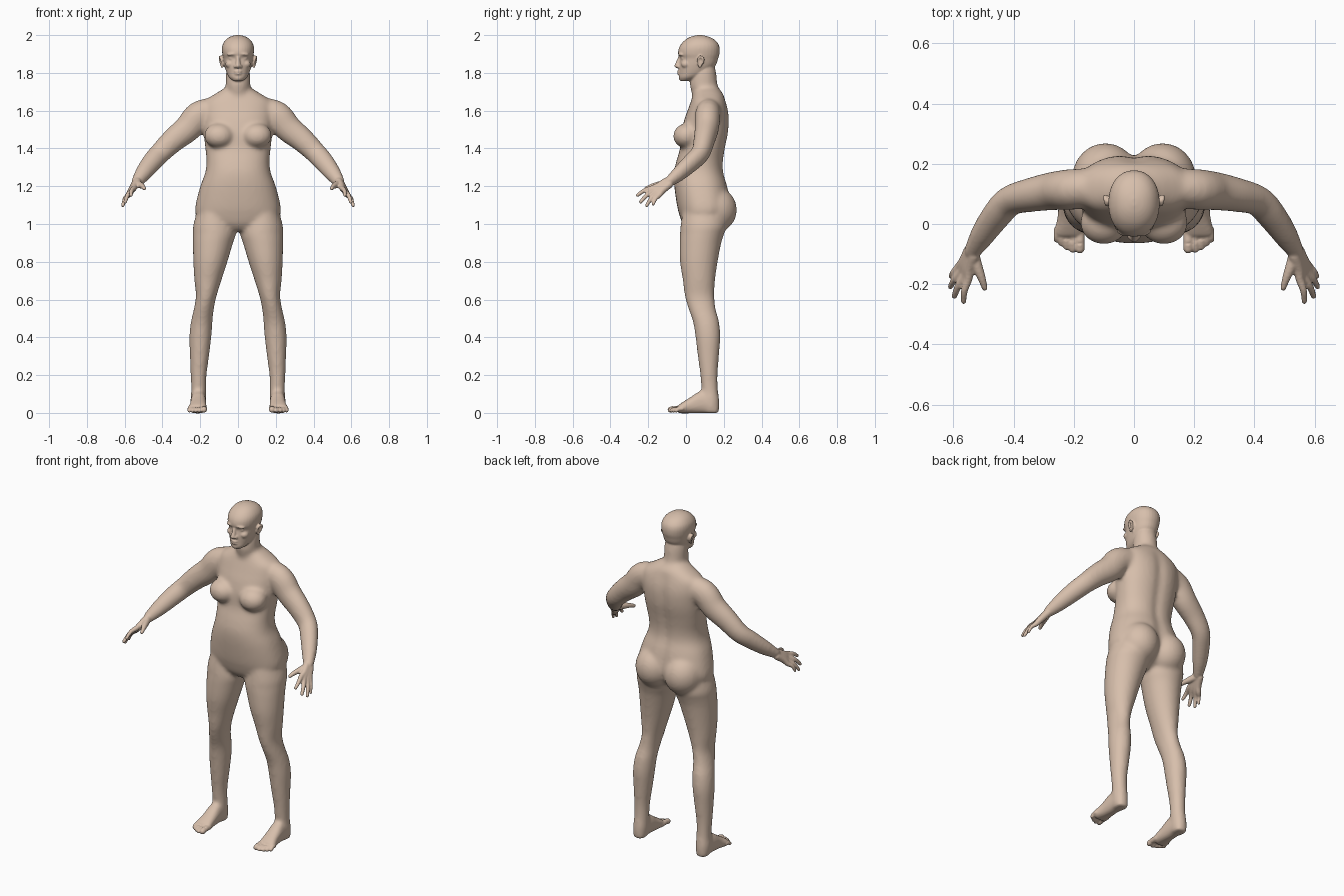
import bpy, bmesh
from math import cos, sin, pi, exp
from mathutils import Vector, Matrix, Euler

SEG = 32


def spline(stations, steps=4):
    """Catmull-Rom smoothing of a list of equal-length tuples."""
    out = []
    n = len(stations)
    for i in range(n - 1):
        p = [stations[max(0, min(n - 1, i + k))] for k in (-1, 0, 1, 2)]
        for s in range(steps):
            t = s / steps
            out.append(tuple(
                0.5 * (2 * b + (c - a) * t + (2 * a - 5 * b + 4 * c - d) * t * t
                       + (3 * b - a - 3 * c + d) * t ** 3)
                for a, b, c, d in zip(*p)))
    out.append(tuple(stations[-1]))
    return out


def ring(c, a, b, n=2.0):
    """Superellipse ring around c with half axes a and b."""
    pts = []
    for i in range(SEG):
        u, v = cos(2 * pi * i / SEG), sin(2 * pi * i / SEG)
        u = abs(u) ** (2 / n) * (1 if u > 0 else -1)
        v = abs(v) ** (2 / n) * (1 if v > 0 else -1)
        pts.append(Vector(c) + Vector(a) * u + Vector(b) * v)
    return pts


def skin(bm, rings):
    rows = [[bm.verts.new(p) for p in r] for r in rings]
    faces = [bm.faces.new(rows[0]), bm.faces.new(rows[-1])]
    for r, s in zip(rows, rows[1:]):
        for i in range(SEG):
            j = (i + 1) % SEG
            faces.append(bm.faces.new((r[i], r[j], s[j], s[i])))
    bmesh.ops.recalc_face_normals(bm, faces=faces)


def stack(bm, stations, n=2.0):
    """Horizontal sections: z, x min, x max, y front, y back, back groove."""
    rings = []
    for z, x0, x1, y0, y1, g in spline(stations):
        r = ring(((x0 + x1) / 2, (y0 + y1) / 2, z), ((x1 - x0) / 2, 0, 0), (0, (y1 - y0) / 2, 0), n)
        for p in r:
            if p.y > (y0 + y1) / 2:
                p.y -= g * exp(-(p.x / 0.03) ** 2)
        rings.append(r)
    skin(bm, rings)


def ball(bm, c, r, rot=(0, 0, 0)):
    bmesh.ops.create_uvsphere(bm, u_segments=24, v_segments=16, radius=1,
                              matrix=Matrix.LocRotScale(Vector(c), Euler(rot), Vector(r)))


def tube(bm, stations, flat=1.0):
    """Round limb along x, y, z, radius stations with ball ends."""
    st = spline(stations)
    rings = []
    for i, s in enumerate(st):
        t = (Vector(st[min(i + 1, len(st) - 1)][:3]) - Vector(st[max(i - 1, 0)][:3])).normalized()
        a = t.cross(Vector((0, 1, 0)))
        if a.length < 0.1:
            a = t.cross(Vector((1, 0, 0)))
        a.normalize()
        rings.append(ring(s[:3], a * s[3], t.cross(a) * s[3] * flat))
    skin(bm, rings)
    for s in (st[0], st[-1]):
        ball(bm, s[:3], [s[3] * flat] * 3)


def fused(name, bm, voxel, smooth):
    """Mirror, melt into one surface, and relax it."""
    me = bpy.data.meshes.new(name)
    bm.to_mesh(me)
    bm.free()
    ob = bpy.data.objects.new(name, me)
    bpy.context.collection.objects.link(ob)
    ob.modifiers.new("mirror", 'MIRROR').use_mirror_merge = False
    m = ob.modifiers.new("melt", 'REMESH')
    m.mode = 'VOXEL'
    m.voxel_size = voxel
    m.use_smooth_shade = True
    s = ob.modifiers.new("relax", 'SMOOTH')
    s.factor = 0.5
    s.iterations = smooth
    ev = ob.evaluated_get(bpy.context.evaluated_depsgraph_get())
    baked = bpy.data.meshes.new_from_object(ev)
    ob.modifiers.clear()
    ob.data = baked
    return ob


# ---- large forms -------------------------------------------------------
bm = bmesh.new()
# torso: z, half width, front, back, spine groove
torso = [(0.965, .06, .01, .13, 0), (1.0, .18, -.018, .185, 0), (1.05, .222, -.036, .225, .01),
         (1.1, .225, -.048, .24, .015), (1.2, .2, -.062, .222, .012), (1.27, .174, -.064, .202, .012),
         (1.33, .167, -.052, .2, .012), (1.4, .173, -.032, .21, .012), (1.48, .182, -.026, .226, .012),
         (1.55, .186, -.01, .231, .012), (1.6, .188, .008, .226, .01), (1.65, .178, .026, .212, .006),
         (1.69, .12, .04, .196, 0), (1.72, .07, .05, .17, 0)]
stack(bm, [(z, -w, w, f, b, g) for z, w, f, b, g in torso], 2.3)
# neck
stack(bm, [(1.6, -.08, .08, .05, .19, 0), (1.66, -.076, .076, .036, .196, 0),
           (1.7, -.067, .067, .028, .182, 0), (1.74, -.065, .065, .02, .167, 0),
           (1.8, -.064, .064, .03, .16, 0), (1.85, -.055, .055, .05, .15, 0)])
# leg
leg = [(1.12, .04, .2, -.01, .2), (1.0, .016, .236, -.028, .215), (.95, .01, .239, -.032, .203),
       (.9, .026, .239, -.034, .187), (.8, .056, .237, -.032, .168), (.7, .088, .231, -.017, .154),
       (.62, .113, .223, -.007, .15), (.55, .128, .234, .013, .158), (.48, .135, .25, .037, .176),
       (.4, .141, .258, .05, .182), (.3, .153, .255, .062, .175), (.2, .166, .251, .075, .168),
       (.12, .168, .249, .082, .17), (.06, .168, .252, .085, .178), (.0, .172, .248, .095, .176)]
stack(bm, [s + (0,) for s in leg])
# foot
foot = [(.172, .21, .025, .05), (.14, .21, .038, .08), (.08, .21, .041, .115),
        (.02, .211, .044, .08), (-.025, .215, .053, .052), (-.048, .216, .052, .036)]
skin(bm, [ring((x, y, h / 2 - .001), (w, 0, 0), (0, 0, h / 2 + .002), 2.5) for y, x, w, h in spline(foot)])
# arm
tube(bm, [(.12, .125, 1.6, .07), (.205, .115, 1.575, .077), (.265, .11, 1.507, .073),
          (.34, .097, 1.446, .065), (.41, .078, 1.378, .057), (.452, .035, 1.332, .054),
          (.502, -.035, 1.268, .045), (.54, -.098, 1.216, .03)], .88)
# buttock and breast
ball(bm, (.095, .15, 1.075), (.112, .12, .122))
ball(bm, (.1, .004, 1.468), (.08, .073, .066), (.25, 0, 0))
trunk = fused("trunk", bm, .01, 12)

# ---- details -----------------------------------------------------------
bm = bmesh.new()
bm.from_mesh(trunk.data)
bpy.data.objects.remove(trunk)
# head
head = [(1.757, .024, -.03, .02), (1.775, .046, -.037, .07), (1.8, .06, -.037, .12),
        (1.84, .072, -.037, .157), (1.876, .078, -.032, .17), (1.9, .083, -.042, .177),
        (1.93, .085, -.038, .178), (1.955, .079, -.024, .17), (1.978, .062, .0, .148),
        (1.993, .038, .03, .115), (2.0, .01, .06, .085)]
stack(bm, [(z, -w, w, f, b, 0) for z, w, f, b in head], 2.15)
# face: brow, eye, cheek, chin, lips, nose
ball(bm, (.032, -.027, 1.899), (.028, .014, .008), (0, .1, .25))
ball(bm, (.033, -.011, 1.877), (.017, .015, .011))
ball(bm, (.042, .0, 1.846), (.025, .026, .022))
ball(bm, (0, -.02, 1.774), (.024, .019, .016))
ball(bm, (0, -.034, 1.808), (.021, .013, .006))
ball(bm, (0, -.034, 1.795), (.019, .012, .0065))
tube(bm, [(0, -.032, 1.885, .009), (0, -.041, 1.858, .011), (0, -.048, 1.838, .0135)])
ball(bm, (.014, -.04, 1.834), (.009, .012, .009))
# ear rim, ear bowl and lobe
tube(bm, [(.083, .066, 1.85, .006), (.091, .064, 1.875, .006), (.095, .08, 1.886, .007),
          (.095, .092, 1.87, .007), (.09, .084, 1.848, .006), (.084, .072, 1.832, .007)])
ball(bm, (.082, .077, 1.86), (.009, .016, .028), (-.2, 0, 0))
# fingers, each with its palm bone: knuckle, tip, radius
wrist = Vector((.54, -.098, 1.216))
across = Vector((-.49, -.64, .59))
for k, tip, r in [(.032, (.566, -.257, 1.152), .0115), (.011, (.597, -.24, 1.117), .012),
                  (-.011, (.61, -.208, 1.098), .0115), (-.031, (.609, -.174, 1.104), .01)]:
    kn = Vector((.567, -.163, 1.17)) + across * k
    tip = Vector(tip)
    mid = kn.lerp(tip, .5) + Vector((.005, -.002, .006))
    tube(bm, [(*(wrist + across * k * .4), .021), (*wrist.lerp(kn, .6), .018),
              (*kn, .0145), (*mid, r), (*tip, r * .8)])
# thumb
tube(bm, [(.534, -.105, 1.214, .021), (.52, -.145, 1.207, .018),
          (.506, -.18, 1.2, .0135), (.496, -.212, 1.188, .01)])
# toes
for x, tip, r in [(.18, -.098, .016), (.204, -.096, .0115), (.224, -.087, .011),
                  (.241, -.075, .0105), (.257, -.062, .0105)]:
    tube(bm, [(x, -.02, .022, r), (x, tip * .6, .022, r), (x, tip + r, r + .001, r)])
body = fused("body", bm, .005, 3)

# ---- skin colour -------------------------------------------------------
mat = bpy.data.materials.new("skin")
mat.diffuse_color = (.68, .52, .41, 1)
body.data.materials.clear()
body.data.materials.append(mat)
